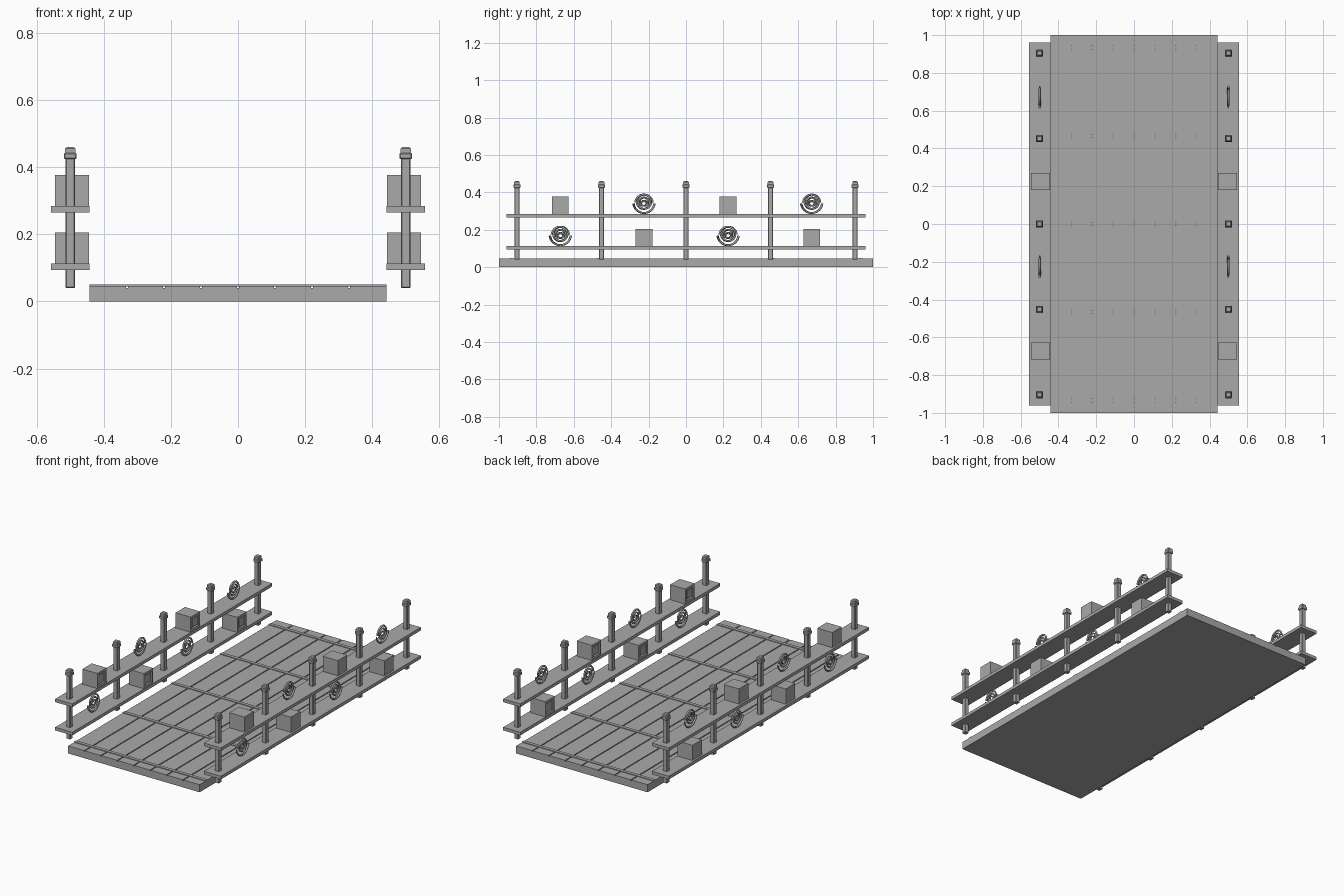
import bpy, bmesh, math
from mathutils import Matrix, Vector

cube = bpy.data.objects.get("Cube")
if cube:
    bpy.data.objects.remove(cube, do_unlink=True)

# One plain material
grey = bpy.data.materials.new("plain grey")
grey.use_nodes = True
colour = (0.4, 0.4, 0.4, 1)
grey.diffuse_color = colour
grey.node_tree.nodes["Principled BSDF"].inputs["Base Color"].default_value = colour


def finish(name, bm):
    mesh = bpy.data.meshes.new(name)
    bmesh.ops.recalc_face_normals(bm, faces=bm.faces[:])
    bm.to_mesh(mesh)
    bm.free()
    mesh.materials.append(grey)
    obj = bpy.data.objects.new(name, mesh)
    bpy.context.collection.objects.link(obj)
    return obj


def add_box(bm, low, high, bevel=0):
    low, high = Vector(low), Vector(high)
    matrix = Matrix.Translation((low + high) / 2) @ Matrix.Diagonal((*(high - low), 1))
    verts = bmesh.ops.create_cube(bm, size=1, matrix=matrix)["verts"]
    if bevel:
        edges = list({e for v in verts for e in v.link_edges})
        bmesh.ops.bevel(bm, geom=edges, offset=bevel, segments=1, affect="EDGES")
    return verts


def box(name, low, high, bevel=0):
    bm = bmesh.new()
    add_box(bm, low, high, bevel)
    return finish(name, bm)


# Deck: slab, eight boards with open seams, and thin cross strips
half, deck_top = 0.442, 0.046
box("deck_base", (-half, -1, 0), (half, 1, 0.04))
boards = 8
pitch = 2 * half / boards
bm = bmesh.new()
for i in range(boards):
    x0 = -half + i * pitch + (0.003 if i else 0)
    x1 = -half + (i + 1) * pitch - (0.003 if i < boards - 1 else 0)
    add_box(bm, (x0, -1, 0.04), (x1, 1, deck_top))
finish("deck_boards", bm)
for i in range(-2, 3):
    y = i * 0.467
    box("deck_cross_strip", (-half, y - 0.01, deck_top - 0.001), (half, y + 0.01, 0.05))


def post(x, y):
    bm = bmesh.new()
    add_box(bm, (x - 0.014, y - 0.014, 0.04), (x + 0.014, y + 0.014, 0.43), 0.003)
    add_box(bm, (x - 0.019, y - 0.019, 0.424), (x + 0.019, y + 0.019, 0.443), 0.003)
    top = add_box(bm, (x - 0.015, y - 0.015, 0.44), (x + 0.015, y + 0.015, 0.461))
    edges = {e for v in top for e in v.link_edges
             if all(w.co.z > 0.46 for w in e.verts)}
    bmesh.ops.bevel(bm, geom=list(edges), offset=0.005, segments=1, affect="EDGES")
    finish("post", bm)


def crate(side, y, z):
    """Closed box with a framed recess on the side that faces the deck."""
    bm = bmesh.new()
    xs = sorted((side * 0.444, side * 0.545))
    add_box(bm, (xs[0], y - 0.045, z), (xs[1], y + 0.045, z + 0.092))
    face = min(bm.faces, key=lambda f: f.calc_center_median().x * side)
    bmesh.ops.inset_individual(bm, faces=[face], thickness=0.02)
    bmesh.ops.inset_individual(bm, faces=[face], thickness=0.001, depth=-0.012)
    bmesh.ops.inset_individual(bm, faces=[face], thickness=0.007)
    bmesh.ops.inset_individual(bm, faces=[face], thickness=0.001, depth=0.008)
    finish("crate", bm)


def tube(name, points, depth):
    curve = bpy.data.curves.new(name, "CURVE")
    curve.dimensions = "3D"
    curve.bevel_depth = depth
    curve.bevel_resolution = 2
    curve.use_fill_caps = True
    spline = curve.splines.new("POLY")
    spline.points.add(len(points) - 1)
    for p, (co, radius) in zip(spline.points, points):
        p.co = (*co, 1)
        p.radius = radius
    curve.materials.append(grey)
    obj = bpy.data.objects.new(name, curve)
    bpy.context.collection.objects.link(obj)
    spline.use_smooth = True


def coil(side, y, z):
    """Upright spiral resting in a tapered half ring."""
    x, centre = side * 0.499, z + 0.061
    spiral, cradle = [], []
    steps = 72
    for i in range(steps + 1):
        t = i / steps
        a = 2 * math.pi * 2.5 * t
        r = 0.006 + 0.04 * t
        spiral.append(((x, y + side * r * math.cos(a), centre + r * math.sin(a)), 0.75 + 0.25 * t))
    for i in range(25):
        t = i / 24
        a = math.pi * (1.03 + 0.94 * t)
        cradle.append(((x, y + side * 0.056 * math.cos(a), centre + 0.056 * math.sin(a)), 0.6 + 0.5 * t))
    tube("coil_spiral", spiral, 0.0055)
    tube("coil_cradle", cradle, 0.006)


# Two-tier shelves on both sides, with alternating crates and coils
slots = (-0.672, -0.225, 0.225, 0.672)
for side in (1, -1):
    xs = sorted((side * 0.442, side * 0.557))
    for tier, z in enumerate((0.094, 0.266)):
        top = z + 0.019
        box("shelf", (xs[0], -0.96, z), (xs[1], 0.96, top))
        for i, y in enumerate(slots):
            if (i + tier) % 2:
                crate(side, y, top)
            else:
                coil(side, y, top)
    for i in range(-2, 3):
        post(side * 0.5, i * 0.452)
